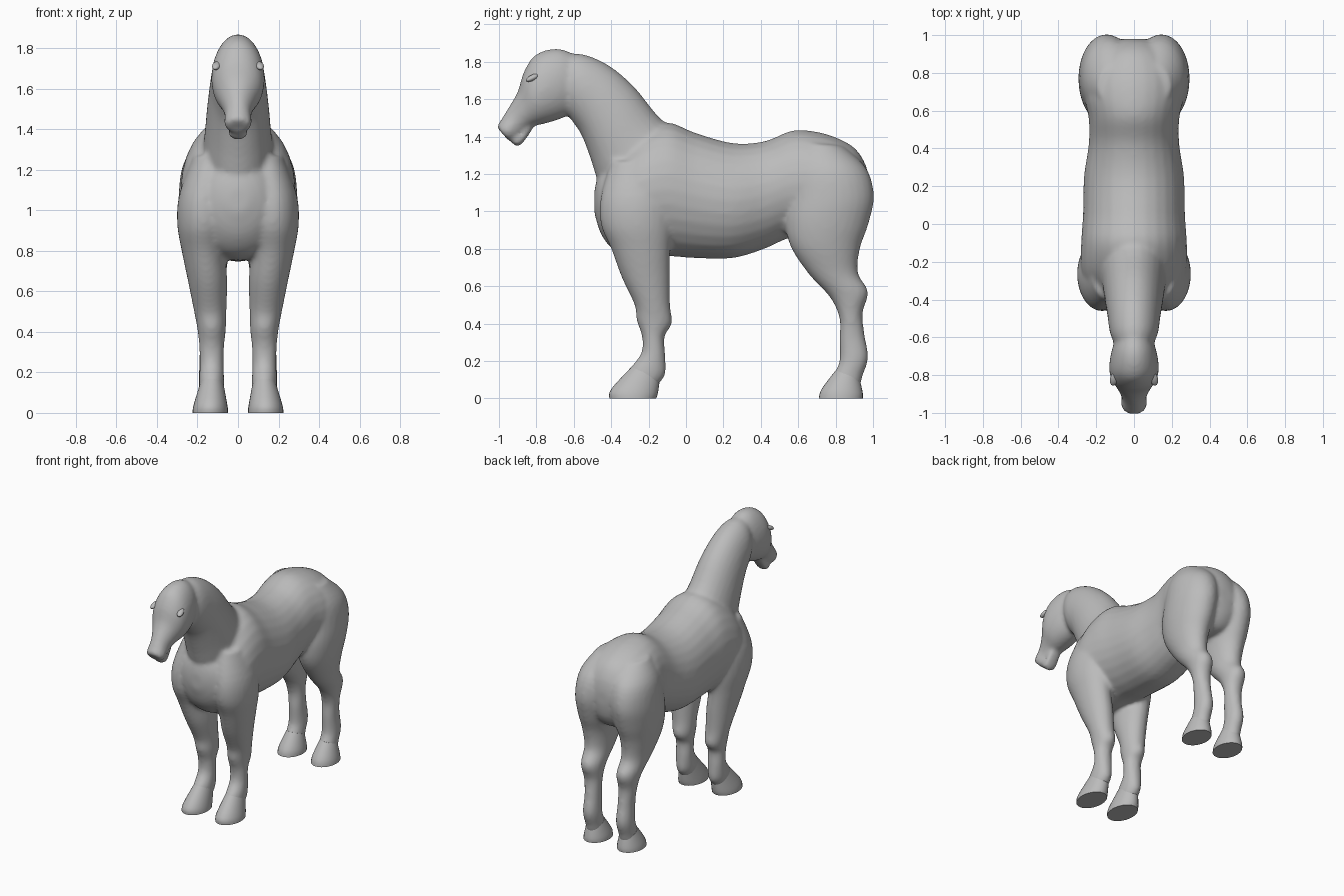
import bpy
import bmesh
import math
from mathutils import Vector

cube = bpy.data.objects.get("Cube")
if cube:
    bpy.data.objects.remove(cube, do_unlink=True)

coat = bpy.data.materials.new("plain grey")
coat.use_nodes = True
grey = (0.5, 0.5, 0.5, 1.0)
coat.diffuse_color = grey
coat.node_tree.nodes["Principled BSDF"].inputs["Base Color"].default_value = grey


def smooth_sections(sections, steps):
    """Pass a smooth curve through the given cross-sections."""
    result = []
    last = len(sections) - 1
    for i in range(last):
        before, start = sections[max(i - 1, 0)], sections[i]
        end, after = sections[i + 1], sections[min(i + 2, last)]
        for step in range(steps):
            t = step / steps
            result.append([
                b + 0.5 * t * (c - a + t * (2 * a - 5 * b + 4 * c - d + t * (3 * (b - c) + d - a)))
                for a, b, c, d in zip(before, start, end, after)])
    result.append(sections[last])
    return result


def loft(bm, sections, side=1, sides=28, steps=4):
    """Skin ellipses, each given as two (y, z) rim points, centre x and half width."""
    rings = []
    for y1, z1, y2, z2, x, width in smooth_sections(sections, steps):
        centre = Vector((side * x, (y1 + y2) / 2, (z1 + z2) / 2))
        arm = Vector((0, (y1 - y2) / 2, (z1 - z2) / 2))
        across = Vector((width, 0, 0))
        ring = []
        for k in range(sides):
            angle = math.tau * k / sides
            ring.append(bm.verts.new(centre + arm * math.cos(angle) + across * math.sin(angle)))
        rings.append(ring)
    faces = [bm.faces.new(rings[0]), bm.faces.new(rings[-1])]
    for ring, following in zip(rings, rings[1:]):
        for k in range(sides):
            n = (k + 1) % sides
            faces.append(bm.faces.new((ring[k], ring[n], following[n], following[k])))
    bmesh.ops.recalc_face_normals(bm, faces=faces)


def make_object(name, bm):
    mesh = bpy.data.meshes.new(name)
    bm.to_mesh(mesh)
    bm.free()
    mesh.materials.append(coat)
    obj = bpy.data.objects.new(name, mesh)
    bpy.context.collection.objects.link(obj)
    return obj


def shade(obj, degrees):
    bpy.ops.object.select_all(action="DESELECT")
    obj.select_set(True)
    bpy.context.view_layer.objects.active = obj
    bpy.ops.object.shade_smooth_by_angle(angle=math.radians(degrees))


# Barrel: back line, belly line and width, from breast to rump
trunk = [
    (-.49, 1.11, -.49, .99, 0, .05),
    (-.46, 1.21, -.45, .87, 0, .14),
    (-.36, 1.32, -.37, .78, 0, .235),
    (-.25, 1.42, -.25, .75, 0, .28),
    (-.10, 1.475, -.10, .76, 0, .28),
    (.05, 1.42, .05, .75, 0, .27),
    (.25, 1.365, .25, .75, 0, .265),
    (.42, 1.375, .42, .80, 0, .24),
    (.56, 1.43, .56, .86, 0, .24),
    (.67, 1.43, .69, .86, 0, .265),
    (.79, 1.40, .80, .86, 0, .26),
    (.90, 1.34, .90, .88, 0, .20),
    (.96, 1.25, .96, .96, 0, .12),
    (.98, 1.16, .98, 1.06, 0, .05),
]
# Neck: crest and throat
neck = [
    (.02, 1.40, -.40, .98, 0, .20),
    (-.13, 1.49, -.475, 1.17, 0, .17),
    (-.28, 1.67, -.51, 1.28, 0, .155),
    (-.42, 1.785, -.56, 1.41, 0, .14),
    (-.55, 1.84, -.62, 1.50, 0, .125),
    (-.64, 1.84, -.66, 1.58, 0, .09),
]
# Head: face and jaw, from poll to muzzle
head = [
    (-.56, 1.82, -.57, 1.62, 0, .07),
    (-.68, 1.87, -.61, 1.53, 0, .11),
    (-.80, 1.84, -.67, 1.495, 0, .13),
    (-.865, 1.75, -.75, 1.47, 0, .125),
    (-.90, 1.64, -.83, 1.45, 0, .09),
    (-.955, 1.545, -.87, 1.415, 0, .066),
    (-.995, 1.48, -.915, 1.385, 0, .068),
    (-1.01, 1.455, -.95, 1.38, 0, .056),
    (-.995, 1.43, -.965, 1.40, 0, .03),
]
lower_lip = [
    (-.83, 1.47, -.82, 1.44, 0, .04),
    (-.885, 1.42, -.865, 1.375, 0, .05),
    (-.925, 1.395, -.89, 1.35, 0, .045),
    (-.94, 1.38, -.915, 1.35, 0, .03),
]
# Legs: front edge and back edge, from top to fetlock
front_leg = [
    (-.40, 1.27, -.14, 1.27, .13, .09),
    (-.455, 1.08, -.08, 1.08, .165, .125),
    (-.455, .93, -.07, .93, .17, .13),
    (-.40, .80, -.085, .78, .168, .108),
    (-.345, .65, -.085, .65, .15, .097),
    (-.275, .50, -.085, .50, .137, .08),
    (-.265, .42, -.075, .40, .13, .07),
    (-.235, .33, -.115, .33, .13, .062),
    (-.24, .24, -.11, .22, .13, .06),
    (-.30, .16, -.11, .13, .13, .062),
    (-.32, .10, -.15, .07, .13, .06),
]
hind_leg = [
    (.62, 1.37, .84, 1.35, .10, .09),
    (.57, 1.23, .965, 1.23, .13, .14),
    (.55, 1.08, 1.005, 1.08, .145, .148),
    (.53, .95, .975, .93, .15, .14),
    (.56, .81, .93, .80, .155, .115),
    (.66, .66, .92, .67, .15, .088),
    (.77, .54, .975, .57, .145, .075),
    (.82, .43, .945, .46, .14, .062),
    (.82, .32, .955, .34, .135, .055),
    (.82, .20, .975, .22, .135, .058),
    (.79, .13, .945, .12, .135, .058),
    (.78, .08, .93, .06, .135, .06),
]
front_hoof = [
    (-.29, .17, -.14, .10, .13, .06),
    (-.40, .05, -.15, .03, .136, .083),
    (-.41, 0, -.16, 0, .137, .088),
]
hind_hoof = [
    (.80, .15, .93, .10, .135, .058),
    (.725, .05, .945, .03, .136, .083),
    (.71, 0, .945, 0, .137, .088),
]

# Fuse trunk, neck, head and legs into one smooth skin
bm = bmesh.new()
for part in (trunk, neck, head, lower_lip):
    loft(bm, part)
for side in (1, -1):
    loft(bm, front_leg, side)
    loft(bm, hind_leg, side)
body = make_object("body", bm)
remesh = body.modifiers.new("fuse", "REMESH")
remesh.mode = "VOXEL"
remesh.voxel_size = 0.013
remesh.use_smooth_shade = True
relax = body.modifiers.new("relax", "SMOOTH")
relax.factor = 0.5
relax.iterations = 8

# Hooves and brows on both sides
for side, label in ((1, "left"), (-1, "right")):
    for name, sections in (("front_hoof", front_hoof), ("hind_hoof", hind_hoof)):
        bm = bmesh.new()
        loft(bm, sections, side)
        shade(make_object(label + "_" + name, bm), 50)

    bm = bmesh.new()
    bmesh.ops.create_uvsphere(bm, u_segments=16, v_segments=10, radius=1)
    brow = make_object(label + "_brow", bm)
    brow.scale = (0.022, 0.04, 0.016)
    brow.location = (side * 0.105, -0.82, 1.715)
    brow.rotation_euler = (math.radians(25), 0, side * math.radians(15))
    shade(brow, 60)
